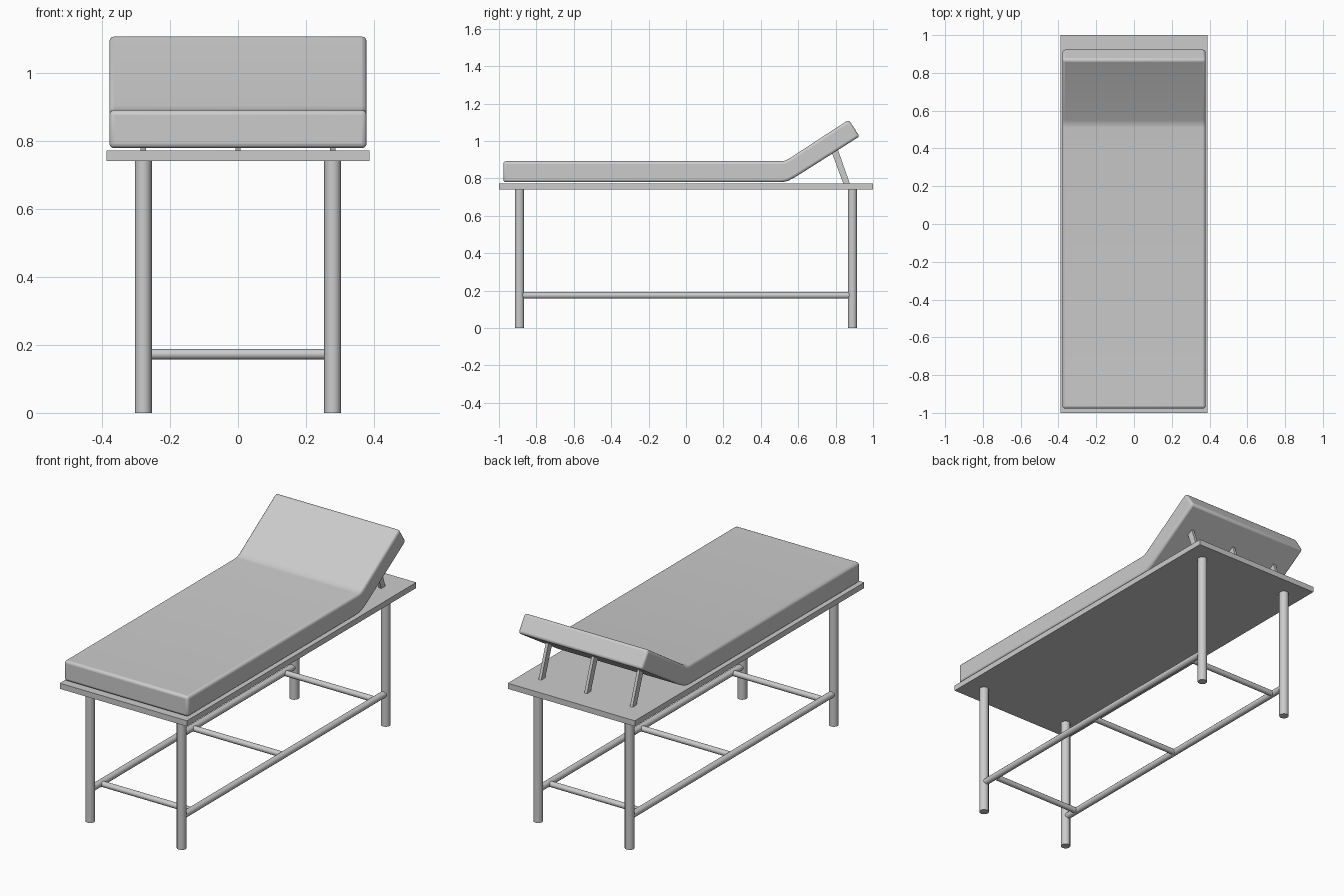
import bpy, bmesh
from mathutils import Vector

if "Cube" in bpy.data.objects:
    bpy.data.objects.remove(bpy.data.objects["Cube"])


def finish(bm, name):
    bmesh.ops.recalc_face_normals(bm, faces=bm.faces[:])
    me = bpy.data.meshes.new(name)
    bm.to_mesh(me)
    bm.free()
    ob = bpy.data.objects.new(name, me)
    bpy.context.collection.objects.link(ob)
    return ob


def extrude_profile(name, pts, x0, x1):
    """Extrude a (y, z) outline along x."""
    bm = bmesh.new()
    face = bm.faces.new([bm.verts.new((x0, y, z)) for y, z in pts])
    geo = bmesh.ops.extrude_face_region(bm, geom=[face])["geom"]
    verts = [g for g in geo if isinstance(g, bmesh.types.BMVert)]
    bmesh.ops.translate(bm, verts=verts, vec=(x1 - x0, 0, 0))
    return finish(bm, name)


def smooth(ob, angle):
    bpy.ops.object.select_all(action='DESELECT')
    ob.select_set(True)
    bpy.context.view_layer.objects.active = ob
    bpy.ops.object.shade_smooth_by_angle(angle=angle)


def tube(name, a, b, r, sides=12):
    a, b = Vector(a), Vector(b)
    d = b - a
    bpy.ops.mesh.primitive_cylinder_add(vertices=sides, radius=r, depth=d.length,
                                        location=(a + b) / 2)
    ob = bpy.context.object
    ob.name = name
    ob.rotation_euler = d.to_track_quat('Z', 'Y').to_euler()
    smooth(ob, 0.6)
    return ob


# Table top
extrude_profile("table_top", [(-1, 0.742), (1, 0.742), (1, 0.773), (-1, 0.773)], -0.388, 0.388)

# Legs and long lower rails
LX, LY, RZ = 0.279, 0.89, 0.175
for sx, side in ((-1, "left"), (1, "right")):
    for sy, end in ((-1, "front"), (1, "back")):
        tube(f"{end}_{side}_leg", (sx * LX, sy * LY, 0), (sx * LX, sy * LY, 0.745), 0.025)
    tube(f"{side}_rail", (sx * LX, -LY, RZ), (sx * LX, LY, RZ), 0.018)

# Cross bars between the rails
for y, pos in ((-0.8, "front"), (0, "middle"), (0.8, "back")):
    tube(f"{pos}_cross_bar", (-LX, y, RZ - 0.002), (LX, y, RZ - 0.002), 0.0155)

# Mattress with raised head section
mattress = extrude_profile("mattress", [
    (-0.977, 0.78), (0.50, 0.78), (0.525, 0.782), (0.548, 0.788), (0.59, 0.811),
    (0.928, 1.025), (0.87, 1.114), (0.55, 0.905), (0.53, 0.895), (0.51, 0.892),
    (-0.977, 0.892)], -0.379, 0.379)
bevel = mattress.modifiers.new("rounded_edges", 'BEVEL')
bevel.width = 0.014
bevel.segments = 3
bevel.limit_method = 'ANGLE'
bevel.angle_limit = 0.9
smooth(mattress, 0.7)
bpy.ops.object.modifier_apply(modifier=bevel.name)
smooth(mattress, 0.7)

# Struts holding up the head section
for x, pos in ((-0.279, "left"), (0, "middle"), (0.279, "right")):
    extrude_profile(f"{pos}_head_strut", [
        (0.842, 0.77), (0.877, 0.77), (0.81, 0.96), (0.777, 0.945)], x - 0.008, x + 0.008)
